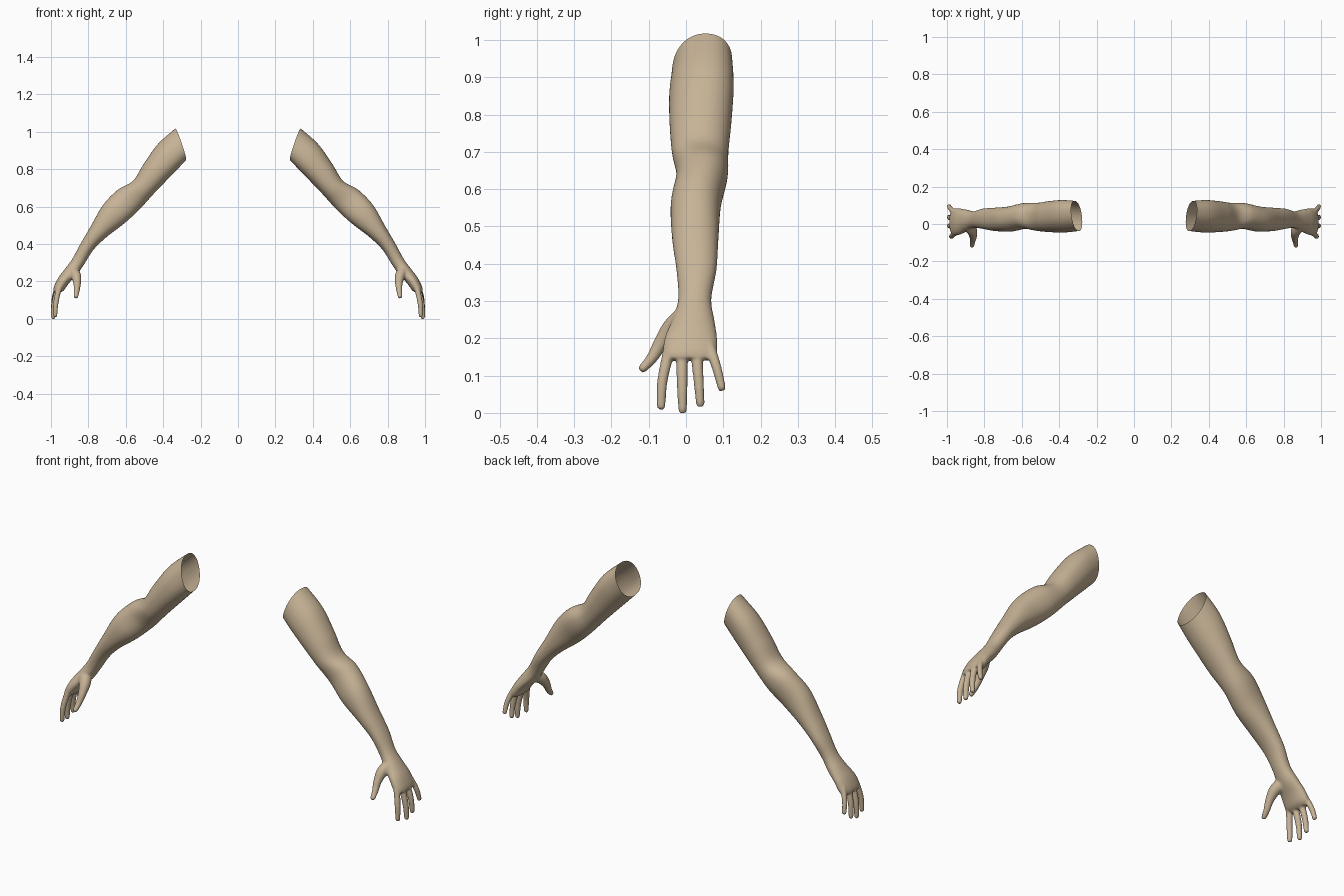
import bpy, bmesh, math
from mathutils import Vector

if "Cube" in bpy.data.objects:
    bpy.data.objects.remove(bpy.data.objects["Cube"])

skin = bpy.data.materials.new("tan_skin")
skin.use_nodes = True
colour = (0.57, 0.45, 0.305, 1)
skin.diffuse_color = colour
skin.node_tree.nodes["Principled BSDF"].inputs["Base Color"].default_value = colour

# Arm and palm sections: outer edge (x, z), inner edge (x, z), front y, back y, skew
ARM = [
    (.27, 1.07, .20, .925, -.03, .115, .015),
    (.35, 1.005, .265, .86, -.036, .122, .015),
    (.432, .93, .325, .798, -.044, .127, .012),
    (.506, .825, .386, .735, -.044, .122, .005),
    (.562, .737, .455, .663, -.038, .114, 0),
    (.642, .69, .525, .586, -.026, .112, 0),
    (.722, .608, .607, .510, -.041, .094, 0),
    (.787, .495, .706, .434, -.037, .087, 0),
    (.841, .403, .773, .368, -.026, .082, 0),
    (.886, .32, .822, .292, -.021, .068, 0),
    (.929, .262, .86, .237, -.037, .076, 0),
    (.962, .217, .902, .192, -.056, .083, 0),
    (.984, .172, .931, .152, -.062, .084, 0),
    (.988, .148, .952, .138, -.052, .072, 0),
]

# Digits: (x, y, z) joints running from inside the palm to the tip, then radii
DIGITS = [
    ([(.94, -.04, .20), (.96, -.050, .15), (.974, -.064, .08), (.978, -.067, .009)], (.016, .0155, .014, .0115)),
    ([(.945, -.01, .20), (.968, -.011, .14), (.984, -.010, .07), (.988, -.009, -.001)], (.016, .016, .0145, .0115)),
    ([(.945, .025, .20), (.968, .029, .15), (.984, .034, .085), (.988, .039, .016)], (.016, .0155, .014, .0115)),
    ([(.94, .050, .21), (.965, .068, .165), (.983, .084, .115), (.989, .098, .059)], (.016, .0145, .013, .011)),
    ([(.89, .005, .262), (.866, -.036, .228), (.860, -.068, .186), (.863, -.092, .146), (.867, -.122, .113)],
     (.032, .028, .020, .0155, .0115)),
]


def spline(values, steps):
    """Catmull-Rom interpolation of equally long tuples."""
    rows = [Vector(v) for v in values]
    rows = [rows[0]] + rows + [rows[-1]]
    out = []
    for a, b, c, d in zip(rows, rows[1:], rows[2:], rows[3:]):
        for i in range(steps):
            t = i / steps
            out.append(b + (c - a) * (t / 2) + (a * 2 - b * 5 + c * 4 - d) * (t * t / 2)
                       + (b * 3 - a - c * 3 + d) * (t ** 3 / 2))
    return out + [rows[-1]]


def loft(bm, sections, sides, power):
    """Closed tube through (centre, half axis, half axis) superellipses."""
    def squared(value):
        return math.copysign(abs(value) ** power, value)

    angles = [2 * math.pi * i / sides for i in range(sides)]
    rings = [[bm.verts.new(c + u * squared(math.cos(a)) + v * squared(math.sin(a)))
              for a in angles] for c, u, v in sections]
    for r, s in zip(rings, rings[1:]):
        for i in range(sides):
            j = (i + 1) % sides
            bm.faces.new((r[i], r[j], s[j], s[i]))
    bm.faces.new(rings[0])
    bm.faces.new(rings[-1])


def arm_sections():
    out = []
    for xu, zu, xl, zl, y0, y1, skew in spline(ARM, 6):
        centre = Vector(((xu + xl) / 2, (y0 + y1) / 2, (zu + zl) / 2))
        u = Vector(((xu - xl) / 2, skew, (zu - zl) / 2))
        out.append((centre, u, Vector((0, (y1 - y0) / 2, 0))))
    return out


def digit_sections(joints, radii):
    rows = spline([(*p, r) for p, r in zip(joints, radii)], 6)
    points = [Vector(r[:3]) for r in rows]
    out = []
    for i, p in enumerate(points):
        along = (points[min(i + 1, len(points) - 1)] - points[max(i - 1, 0)]).normalized()
        v = along.cross(Vector((1, 0, 0))).normalized()
        u = v.cross(along)
        # rounded fingertip
        r = rows[i][3] * (0.75 if i == len(points) - 1 else 1)
        out.append((p, u * r, v * r))
    return out


def build_arm(name, side):
    bm = bmesh.new()
    loft(bm, arm_sections(), 32, 0.92)
    for joints, radii in DIGITS:
        loft(bm, digit_sections(joints, radii), 16, 1)
    for v in bm.verts:
        v.co.x *= side
    bmesh.ops.recalc_face_normals(bm, faces=bm.faces)
    mesh = bpy.data.meshes.new(name)
    bm.to_mesh(mesh)
    bm.free()
    arm = bpy.data.objects.new(name, mesh)
    bpy.context.collection.objects.link(arm)

    # Fuse the palm and digits into one smooth skin
    fuse = arm.modifiers.new("fuse", "REMESH")
    fuse.mode = "VOXEL"
    fuse.voxel_size = 0.0045
    soften = arm.modifiers.new("soften", "SMOOTH")
    soften.factor = 0.5
    soften.iterations = 8
    bpy.context.view_layer.update()
    graph = bpy.context.evaluated_depsgraph_get()
    fused = bpy.data.meshes.new_from_object(arm.evaluated_get(graph))
    arm.modifiers.clear()

    # Slice the shoulder end open
    bm = bmesh.new()
    bm.from_mesh(fused)
    bmesh.ops.bisect_plane(bm, geom=bm.verts[:] + bm.edges[:] + bm.faces[:],
                           plane_co=(side * .334, .05, 1.015),
                           plane_no=(side * -.165, .015, .054), clear_outer=True)
    for f in bm.faces:
        f.smooth = True
        f.material_index = 0
    bm.to_mesh(fused)
    bm.free()
    fused.materials.clear()
    fused.materials.append(skin)
    arm.data = fused


build_arm("left_arm", 1)
build_arm("right_arm", -1)
